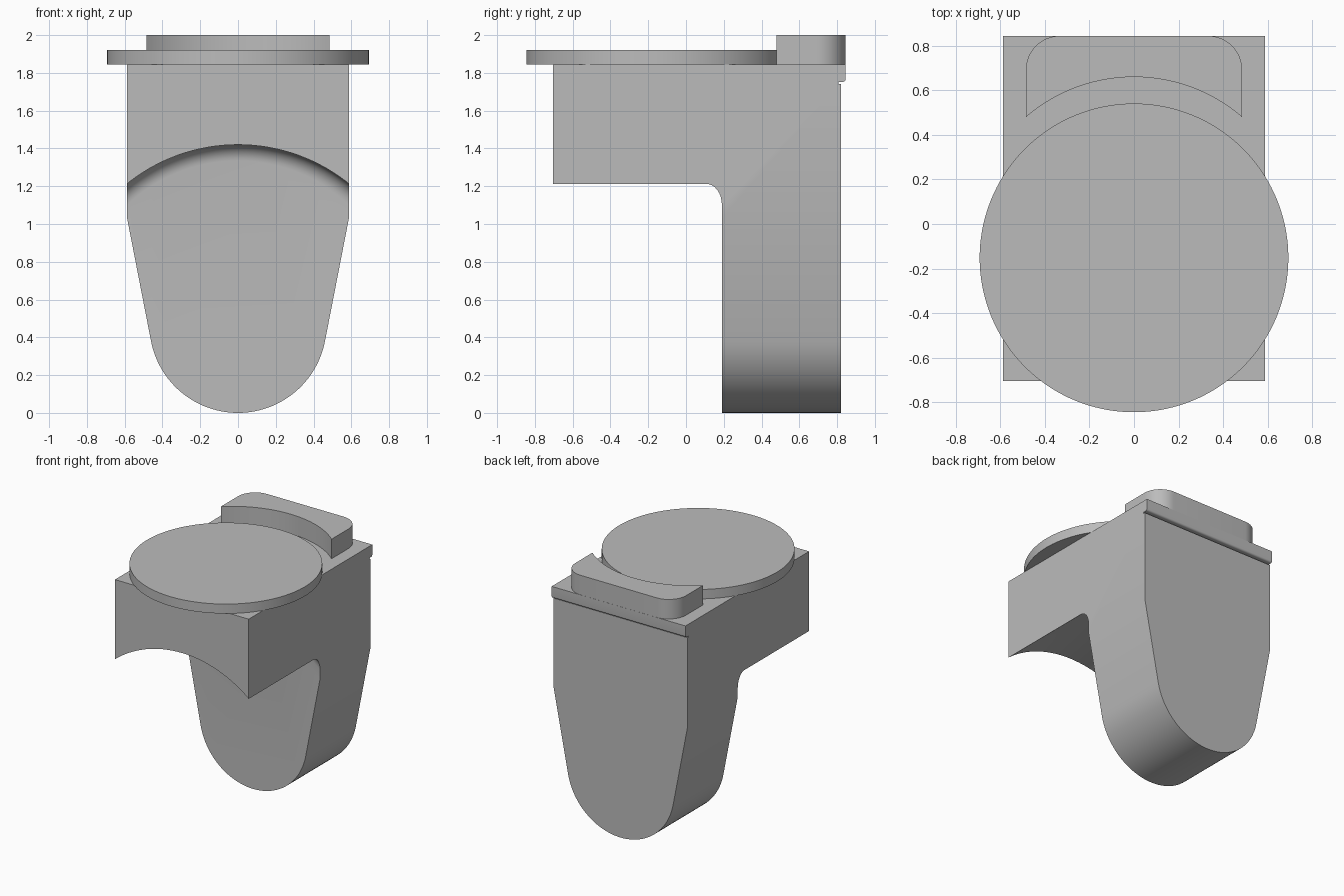
import bpy
import bmesh
from math import sin, cos, pi, radians, asin
from mathutils import Vector

if "Cube" in bpy.data.objects:
    bpy.data.objects.remove(bpy.data.objects["Cube"], do_unlink=True)

grey = bpy.data.materials.new("plain grey")
grey.use_nodes = True
COLOUR = (0.5, 0.5, 0.5, 1)
grey.diffuse_color = COLOUR
grey.node_tree.nodes["Principled BSDF"].inputs["Base Color"].default_value = COLOUR


def arc(cx, cy, r, start, end, steps):
    """Points on an arc, angles in degrees."""
    angles = [radians(start + (end - start) * i / steps) for i in range(steps + 1)]
    return [(cx + r * cos(a), cy + r * sin(a)) for a in angles]


def extrude(name, profile, axis, low, high):
    """Extrude a 2D profile along an axis: x (y, z), y (x, z) or z (x, y)."""
    place = {"x": lambda u, v, t: (t, u, v),
             "y": lambda u, v, t: (u, t, v),
             "z": lambda u, v, t: (u, v, t)}[axis]
    bm = bmesh.new()
    face = bm.faces.new([bm.verts.new(place(u, v, low)) for u, v in profile])
    result = bmesh.ops.extrude_face_region(bm, geom=[face])
    moved = [g for g in result["geom"] if isinstance(g, bmesh.types.BMVert)]
    bmesh.ops.translate(bm, verts=moved, vec=Vector(place(0, 0, high - low)))
    bmesh.ops.recalc_face_normals(bm, faces=bm.faces)
    mesh = bpy.data.meshes.new(name)
    bm.to_mesh(mesh)
    bm.free()
    mesh.materials.append(grey)
    obj = bpy.data.objects.new(name, mesh)
    bpy.context.collection.objects.link(obj)
    return obj


def activate(obj):
    bpy.ops.object.select_all(action="DESELECT")
    obj.select_set(True)
    bpy.context.view_layer.objects.active = obj


def smooth(obj):
    activate(obj)
    bpy.ops.object.shade_smooth_by_angle(angle=radians(25))


def cut(obj, cutter):
    """Subtract the cutter from the object and discard it."""
    cutter.hide_render = True
    activate(obj)
    mod = obj.modifiers.new("cut", "BOOLEAN")
    mod.operation = "DIFFERENCE"
    mod.solver = "EXACT"
    mod.object = cutter
    bpy.ops.object.modifier_apply(modifier=mod.name)
    bpy.data.objects.remove(cutter, do_unlink=True)


# Body: straight shoulders tapering to a round foot
HALF, TOP, BACK = 0.587, 1.845, 0.82
FOOT = 0.469
outline = [(-HALF, TOP), (-HALF, 1.03)]
outline += arc(0, FOOT, FOOT, 191, 349, 48)
outline += [(HALF, 1.03), (HALF, TOP)]
body = extrude("body", outline, "y", -0.704, BACK)

# Arched space under the front, with a rounded inner corner
arch = extrude("arch_cutter", arc(0, 0.483, 0.937, 0, 357.5, 143), "y", -1, 0.19)
bm = bmesh.new()
bm.from_mesh(arch.data)
rim = [e for e in bm.edges if all(v.co.y > 0 for v in e.verts)]
bmesh.ops.bevel(bm, geom=rim, offset=0.085, segments=8, profile=0.5, affect="EDGES")
bm.to_mesh(arch.data)
bm.free()
cut(body, arch)

# Thin groove under the rear lip
groove = [(0.807, 1.742), (0.9, 1.742), (0.9, 1.752), (0.807, 1.752)]
cut(body, extrude("groove_cutter", groove, "x", -1, 1))
smooth(body)

# Rear lip with a rounded lower edge
lip = [(0.8, TOP), (0.845, TOP)] + arc(0.829, 1.768, 0.016, 0, -90, 6) + [(0.8, 1.752)]
smooth(extrude("rear_lip", lip, "x", -HALF, HALF))

# Round top plate
smooth(extrude("round_plate", arc(0, -0.152, 0.693, 0, 357.5, 143), "z", TOP, 1.92))

# Rear block: rounded back corners and a concave front
R, SIDE, CORNER = 0.743, 0.485, 0.15
half_angle = asin(SIDE / R) * 180 / pi
block = arc(0, 0.66 - R, R, 90 + half_angle, 90 - half_angle, 32)
block += arc(SIDE - CORNER, 0.844 - CORNER, CORNER, 0, 90, 12)
block += arc(CORNER - SIDE, 0.844 - CORNER, CORNER, 90, 180, 12)
smooth(extrude("rear_block", block, "z", TOP, 2.0))
